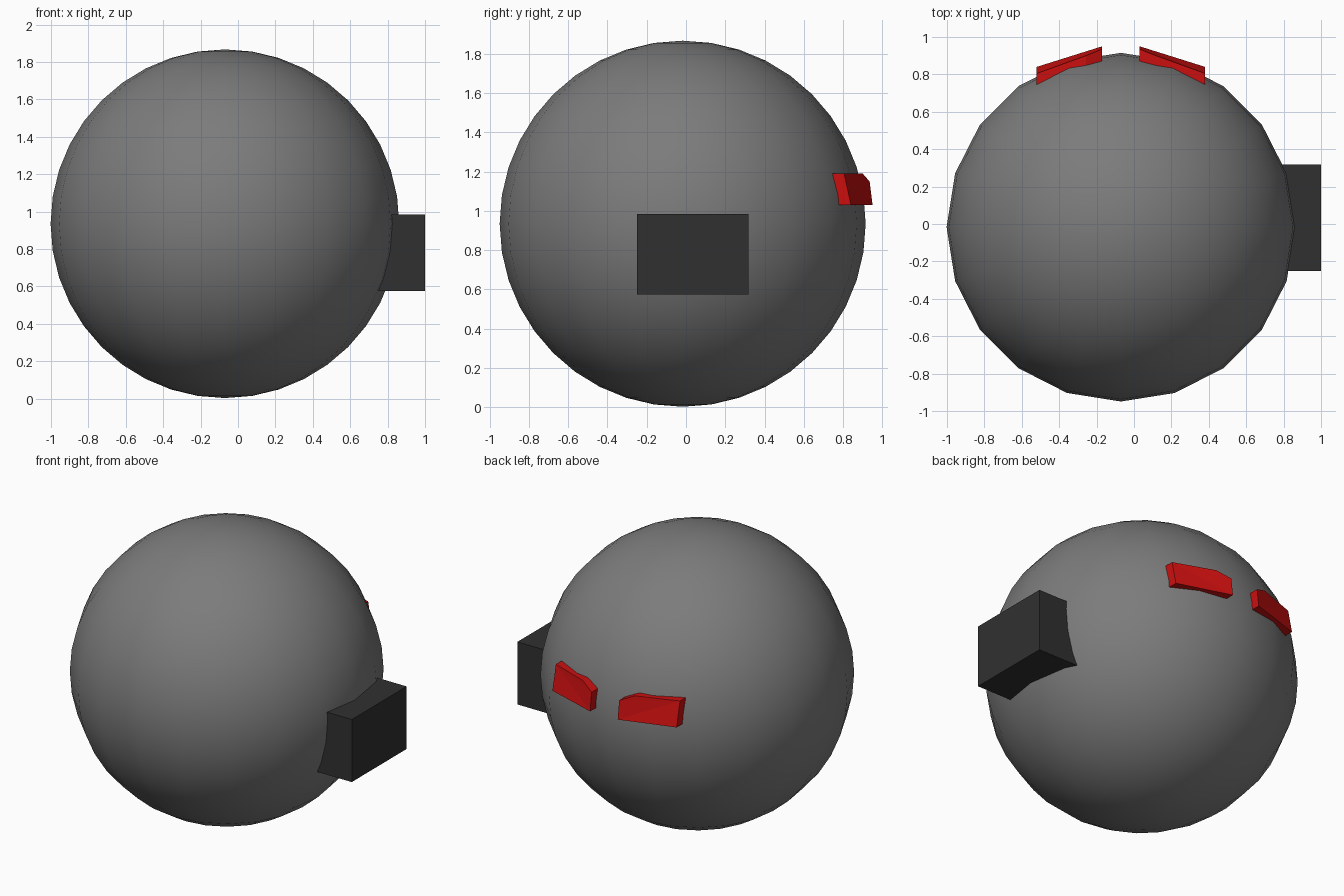
import bpy, bmesh

if "Cube" in bpy.data.objects:
    bpy.data.objects.remove(bpy.data.objects["Cube"])

CX, CY, CZ, R = -0.07, -0.017, 0.935, 0.932


def material(name, rgb):
    m = bpy.data.materials.new(name)
    m.diffuse_color = (*rgb, 1)
    m.use_nodes = True
    m.node_tree.nodes["Principled BSDF"].inputs["Base Color"].default_value = m.diffuse_color
    return m


grey = material("body_grey", (0.2, 0.2, 0.2))
black = material("dark_grey", (0.03, 0.03, 0.03))
red = material("red", (0.6, 0.005, 0.005))

# round body
bpy.ops.mesh.primitive_uv_sphere_add(segments=20, ring_count=20, radius=R,
                                     location=(CX, CY, CZ))
body = bpy.context.object
body.name = "body"
body.data.materials.append(grey)
bpy.ops.object.shade_smooth()

# block on the right side, sunk into the body
bpy.ops.mesh.primitive_cube_add(size=1, location=(0.84, 0.034, 0.78))
block = bpy.context.object
block.name = "side_block"
block.scale = (0.32, 0.568, 0.41)
block.data.materials.append(black)


# slanted eyes with the upper inner corner cut off
def eye(name, side):
    outline = [(0.10, 0.95, 1.03), (0.45, 0.84, 1.03), (0.45, 0.805, 1.19),
               (0.187, 0.90, 1.19), (0.10, 0.935, 1.15)]
    bm = bmesh.new()
    front = [bm.verts.new((CX + side * x, y, z)) for x, y, z in outline]
    back = [bm.verts.new((CX + side * x, y - 0.12, z)) for x, y, z in outline]
    # front fans out from the outer top corner
    for a, b in ((0, 1), (3, 4), (4, 0)):
        bm.faces.new((front[2], front[a], front[b]))
    bm.faces.new(back)
    for i in range(5):
        j = (i + 1) % 5
        bm.faces.new((front[i], front[j], back[j], back[i]))
    bmesh.ops.recalc_face_normals(bm, faces=bm.faces)
    mesh = bpy.data.meshes.new(name)
    bm.to_mesh(mesh)
    bm.free()
    mesh.materials.append(red)
    bpy.context.collection.objects.link(bpy.data.objects.new(name, mesh))


eye("right_eye", 1)
eye("left_eye", -1)
